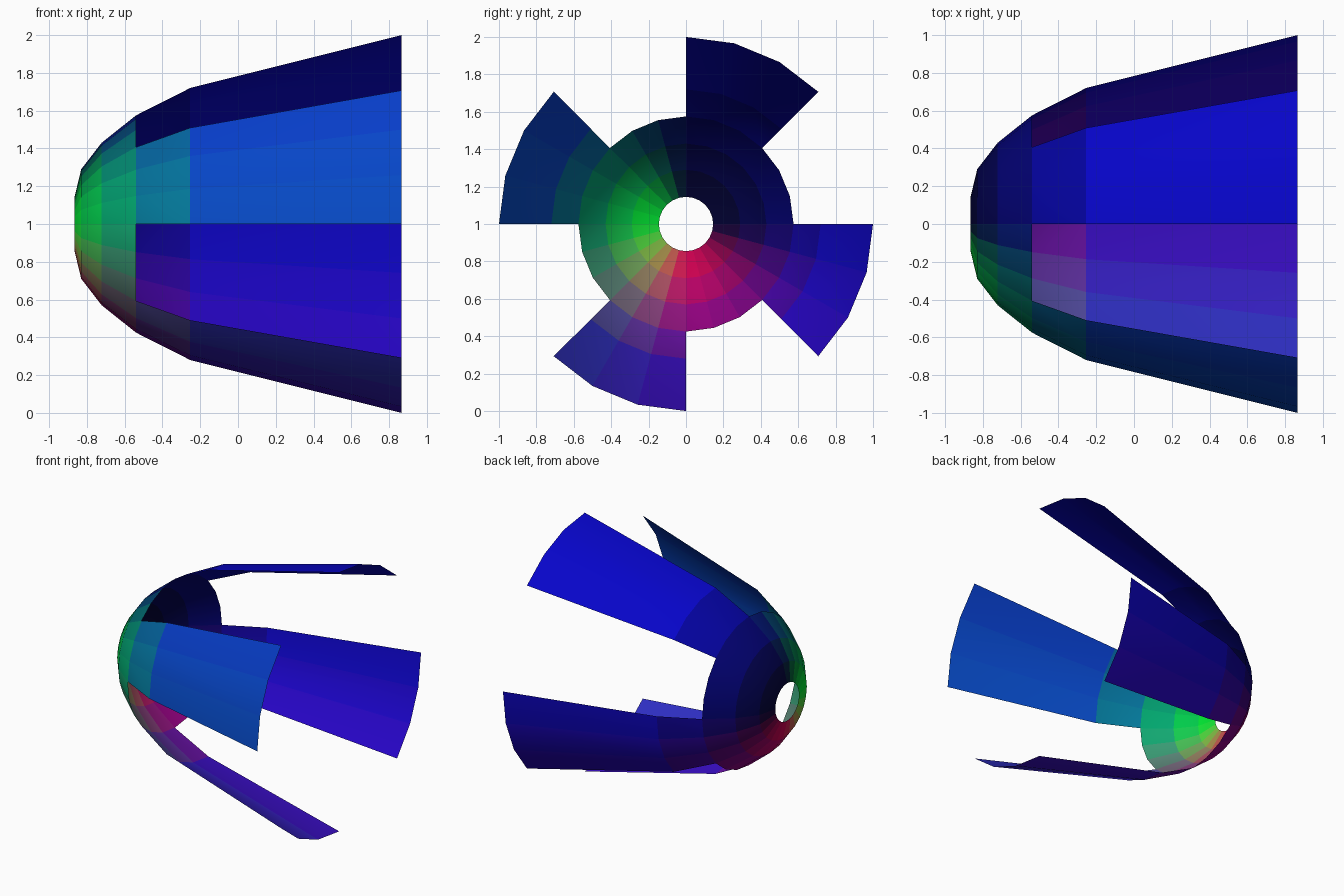
import bpy, bmesh, math
from mathutils import Vector

if "Cube" in bpy.data.objects:
    bpy.data.objects.remove(bpy.data.objects["Cube"])

SEG = 24
CUP_X = -0.54          # rim of the closed cup, where the petals begin
AXIS = Vector((0, 0, 1))
PROFILE = [(-0.865, 0.145), (-0.83, 0.29), (-0.722, 0.43), (CUP_X, 0.575),
           (-0.253, 0.72), (0.865, 1.0)]


def is_petal(angle):
    # four petals, each an eighth of a turn, pinwheel arranged
    return (math.degrees(angle) % 90) > 45


def colour(centre):
    # green / red / dark nose fading to blue petals
    d = Vector((centre.y, centre.z - 1)).normalized()
    g, r = max(0, -d.x), max(0, -d.y)
    t = min(1, max(0, (centre.x + 0.87) / 0.75)) ** 0.7
    nose = (0.85 * r, 0.95 * g, 0.15 + 0.12 * r)
    petal = (0.06 + 0.18 * r, 0.05 + 0.25 * g, 0.78)
    mix = [a + (b - a) * t for a, b in zip(nose, petal)]
    return [c ** 2.2 for c in mix] + [1]


# revolve the profile about the horizontal axis
bm = bmesh.new()
verts = [bm.verts.new((x, 0, 1 + r)) for x, r in PROFILE]
edges = [bm.edges.new(pair) for pair in zip(verts, verts[1:])]
bmesh.ops.spin(bm, geom=verts + edges, cent=AXIS, axis=(1, 0, 0),
               angle=math.tau, steps=SEG, use_duplicate=False)
bmesh.ops.remove_doubles(bm, verts=bm.verts[:], dist=0.001)

# cut the gaps between the petals
gaps = []
for f in bm.faces:
    c = f.calc_center_median()
    if c.x > CUP_X and not is_petal(math.atan2(c.z - 1, c.y)):
        gaps.append(f)
bmesh.ops.delete(bm, geom=gaps, context='FACES')

# outward normals
bm.normal_update()
inward = [f for f in bm.faces
          if f.normal.dot(f.calc_center_median() - AXIS - Vector((0.5, 0, 0))
                          * (f.calc_center_median().x > 0)) < 0]
bmesh.ops.reverse_faces(bm, faces=inward)

# gradient colours, one material per facet
mesh = bpy.data.meshes.new("petal_shell")
for i, f in enumerate(bm.faces):
    mat = bpy.data.materials.new("shell_tint")
    mat.diffuse_color = colour(f.calc_center_median())
    mat.use_nodes = True
    mat.node_tree.nodes["Principled BSDF"].inputs["Base Color"].default_value = mat.diffuse_color
    mesh.materials.append(mat)
    f.material_index = i
    f.smooth = True
bm.to_mesh(mesh)
bm.free()
shell = bpy.data.objects.new("petal_shell", mesh)
bpy.context.collection.objects.link(shell)
